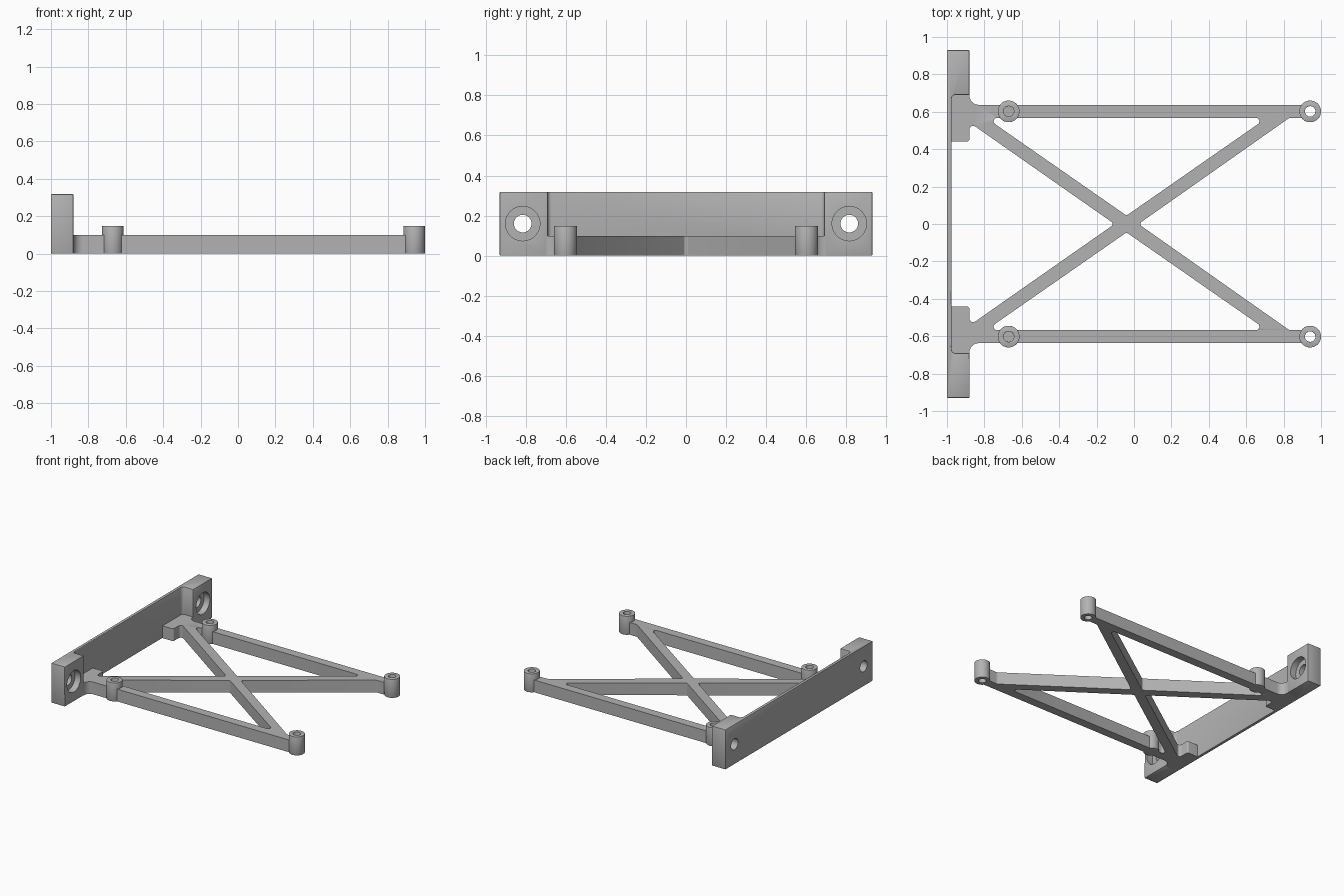
import bpy, bmesh, math
from mathutils import Vector, Matrix
from mathutils.geometry import tessellate_polygon

cube = bpy.data.objects.get("Cube")
if cube:
    bpy.data.objects.remove(cube, do_unlink=True)

grey = bpy.data.materials.new("plain grey")
grey.use_nodes = True
colour = (0.45, 0.45, 0.45, 1)
grey.diffuse_color = colour
grey.node_tree.nodes["Principled BSDF"].inputs["Base Color"].default_value = colour


def mirrored(half):
    """Close a half outline by reflecting it in y."""
    return half + [(x, -y, r) for x, y, r in reversed(half) if y]


def rounded(corners, steps=6):
    """Turn (x, y, radius) corners into a loop with true arc fillets."""
    loop = []
    for i, (x, y, r) in enumerate(corners):
        p = Vector((x, y, 0))
        if not r:
            loop.append(p)
            continue
        u = (Vector((*corners[i - 1][:2], 0)) - p).normalized()
        v = (Vector((*corners[(i + 1) % len(corners)][:2], 0)) - p).normalized()
        half = u.angle(v) / 2
        centre = p + (u + v).normalized() * r / math.sin(half)
        reach = r / math.tan(half)
        a = (p + u * reach - centre).normalized()
        b = (p + v * reach - centre).normalized()
        loop += [centre + a.slerp(b, k / steps) * r for k in range(steps + 1)]
    return loop


def circle(x, y, r, n=40):
    return [Vector((x + r * math.cos(math.tau * k / n),
                    y + r * math.sin(math.tau * k / n), 0)) for k in range(n)]


def add_object(name, bm):
    mesh = bpy.data.meshes.new(name)
    bm.to_mesh(mesh)
    bm.free()
    mesh.materials.append(grey)
    obj = bpy.data.objects.new(name, mesh)
    bpy.context.collection.objects.link(obj)
    return obj


def slab(name, loops, height):
    """Extrude an outline (first loop) with openings (other loops) up from the floor."""
    bm = bmesh.new()
    verts = [bm.verts.new(p) for loop in loops for p in loop]
    for tri in tessellate_polygon(loops):
        bm.faces.new([verts[i] for i in tri])
    bmesh.ops.dissolve_limit(bm, angle_limit=0.01, verts=bm.verts[:], edges=bm.edges[:])
    top = bmesh.ops.extrude_face_region(bm, geom=bm.faces[:])["geom"]
    bmesh.ops.translate(bm, vec=(0, 0, height),
                        verts=[g for g in top if isinstance(g, bmesh.types.BMVert)])
    bmesh.ops.recalc_face_normals(bm, faces=bm.faces[:])
    return add_object(name, bm)


def cutter(radius, depth, matrix):
    bm = bmesh.new()
    bmesh.ops.create_cone(bm, cap_ends=True, segments=40, radius1=radius,
                          radius2=radius, depth=depth, matrix=matrix)
    obj = add_object("cutter", bm)
    obj.hide_render = True
    return obj


def finish(obj, cutters=()):
    """Soften the edges, cut the holes and shade."""
    bevel = obj.modifiers.new("soft edges", "BEVEL")
    bevel.width, bevel.segments = 0.005, 2
    bevel.limit_method, bevel.angle_limit = "ANGLE", math.radians(40)
    for c in cutters:
        cut = obj.modifiers.new("hole", "BOOLEAN")
        cut.operation, cut.solver, cut.object = "DIFFERENCE", "EXACT", c
    deps = bpy.context.evaluated_depsgraph_get()
    mesh = bpy.data.meshes.new_from_object(obj.evaluated_get(deps))
    obj.modifiers.clear()
    obj.data = mesh
    for c in cutters:
        bpy.data.objects.remove(c, do_unlink=True)
    bpy.ops.object.select_all(action="DESELECT")
    obj.select_set(True)
    bpy.context.view_layer.objects.active = obj
    bpy.ops.object.shade_smooth_by_angle(angle=math.radians(35))


# Upright mounting plate with a thick block at each end
bracket = slab("mounting_bracket", [rounded(mirrored([
    (-1, 0.93, 0), (-0.88, 0.93, 0), (-0.88, 0.69, 0), (-0.975, 0.69, 0.02)]))], 0.318)

# Screw holes with counterbores on the inner face of the blocks
turn = Matrix.Rotation(math.pi / 2, 4, "Y")
screw_cutters = []
for side in (-1, 1):
    for radius, x, depth in ((0.044, -0.94, 0.3), (0.086, -0.88, 0.1)):
        screw_cutters.append(cutter(
            radius, depth, Matrix.Translation((x, side * 0.815, 0.16)) @ turn))
finish(bracket, screw_cutters)

# Flat cross-braced frame with feet against the plate
outline = mirrored([(-0.985, 0.7, 0), (-0.88, 0.7, 0), (-0.88, 0.637, 0.05),
                    (0.9, 0.637, 0), (0.9, 0.567, 0), (0.83, 0.567, 0.03),
                    (0.024, 0, 0.015)])
plate_gap = mirrored([(-0.98, 0.44, 0), (-0.88, 0.44, 0.015),
                      (-0.88, 0.543, 0.02), (-0.104, 0, 0.015)])
side_gap = [(-0.04, 0.045, 0.015), (0.71, 0.567, 0.018), (-0.79, 0.567, 0.018)]
far_gap = [(x, -y, r) for x, y, r in side_gap]
frame = slab("cross_frame", [rounded(c) for c in (outline, plate_gap, side_gap, far_gap)], 0.098)

# Round standoffs, open right through
boss_spots = [(x, y) for x in (-0.67, 0.942) for y in (-0.602, 0.602)]
finish(frame, [cutter(0.045, 0.5, Matrix.Translation((x, y, 0))) for x, y in boss_spots])
for x, y in boss_spots:
    name = ("front" if y < 0 else "back") + ("_inner" if x < 0 else "_outer") + "_standoff"
    finish(slab(name, [circle(x, y, 0.058), circle(x, y, 0.028)], 0.148))
